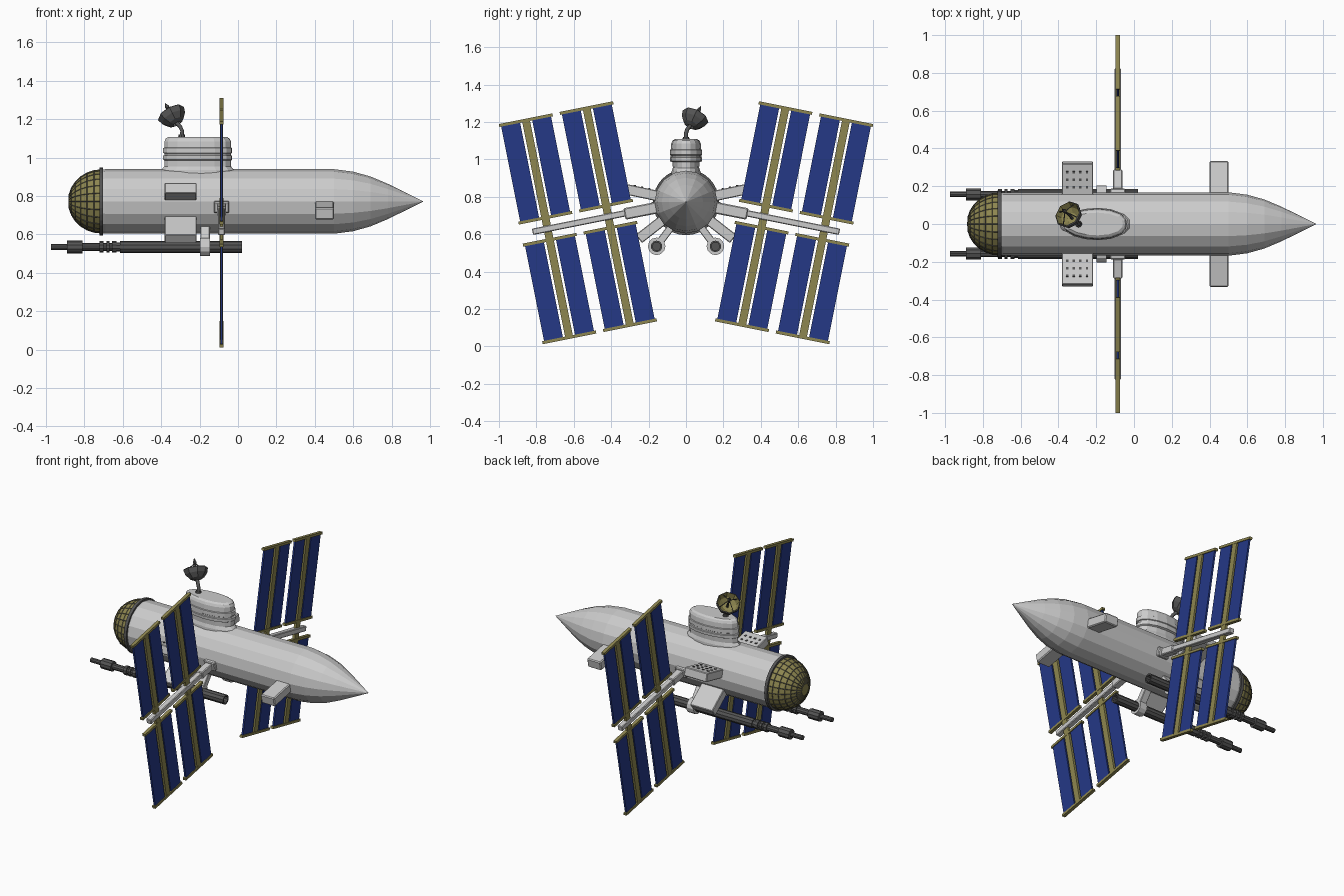
import bpy, bmesh
from math import sin, cos, pi, radians
from mathutils import Vector, Matrix

if "Cube" in bpy.data.objects:
    bpy.data.objects.remove(bpy.data.objects["Cube"])

AXIS_Z = 0.772


def material(name, rgb):
    m = bpy.data.materials.new(name)
    m.diffuse_color = (*rgb, 1)
    m.use_nodes = True
    m.node_tree.nodes["Principled BSDF"].inputs["Base Color"].default_value = m.diffuse_color
    return m


GOLD = material("gold", (0.27, 0.24, 0.08))
BLUE = material("panel_blue", (0.018, 0.04, 0.24))
DARK = material("dark_grey", (0.09, 0.09, 0.09))


def finish(name, bm, mat=None, mirror=False):
    bmesh.ops.recalc_face_normals(bm, faces=bm.faces)
    me = bpy.data.meshes.new(name)
    bm.to_mesh(me)
    bm.free()
    ob = bpy.data.objects.new(name, me)
    bpy.context.collection.objects.link(ob)
    if mat:
        me.materials.append(mat)
    if mirror:
        mod = ob.modifiers.new("Mirror", "MIRROR")
        mod.use_axis = (False, True, False)
        mod.use_mirror_merge = False
    return ob


def loft(name, rings, mat=None, mirror=False, caps=True):
    bm = bmesh.new()
    loops = [[bm.verts.new(p) for p in r] for r in rings]
    n = len(loops[0])
    for a, b in zip(loops, loops[1:]):
        for i in range(n):
            j = (i + 1) % n
            bm.faces.new((a[i], a[j], b[j], b[i]))
    if caps:
        bm.faces.new(loops[0])
        bm.faces.new(loops[-1])
    bmesh.ops.remove_doubles(bm, verts=bm.verts, dist=1e-5)
    return finish(name, bm, mat, mirror)


def lathe(name, profile, n, origin, direction=(1, 0, 0), mat=None, mirror=False, caps=True):
    """Revolve (distance, radius) points around a direction."""
    rot = Vector((0, 0, 1)).rotation_difference(Vector(direction)).to_matrix()
    o = Vector(origin)
    rings = [[o + rot @ Vector((r * cos(2 * pi * i / n), r * sin(2 * pi * i / n), d))
              for i in range(n)] for d, r in profile]
    return loft(name, rings, mat, mirror, caps)


def boxes(name, items, origin, angle, mat=None, bevel=0):
    """Boxes (x0,x1,u0,u1,v0,v1) in a frame tilted about x, mirrored across y."""
    bm = bmesh.new()
    M = Matrix.Translation(origin) @ Matrix.Rotation(radians(angle), 4, 'X')
    for x0, x1, u0, u1, v0, v1 in items:
        S = Matrix.Diagonal((x1 - x0, u1 - u0, v1 - v0, 1))
        T = Matrix.Translation(((x0 + x1) / 2, (u0 + u1) / 2, (v0 + v1) / 2))
        bmesh.ops.create_cube(bm, size=1, matrix=M @ T @ S)
    if bevel:
        bmesh.ops.bevel(bm, geom=bm.edges[:], offset=bevel, segments=1, affect='EDGES')
    return finish(name, bm, mat, True)


# Hull with pointed nose
hull = [(-0.71, 0.165), (-0.69, 0.168), (0.5, 0.168), (0.60, 0.155), (0.69, 0.13),
        (0.78, 0.092), (0.87, 0.048), (0.965, 0.0005)]
lathe("hull", hull, 16, (0, 0, AXIS_Z))
lathe("dome_collar", [(-0.722, 0.16), (-0.722, 0.177), (-0.702, 0.177), (-0.702, 0.16)],
      32, (0, 0, AXIS_Z), mat=DARK)

# Gold rear dome with a dark lattice
dome = [(-0.712 - 0.172 * sin(t), max(0.165 * cos(t), 0.0005))
        for t in [pi / 2 * k / 7 for k in range(8)]]
lathe("rear_dome", dome, 24, (0, 0, AXIS_Z), mat=GOLD)
lattice = lathe("dome_lattice", dome[:-1], 24, (0, 0, AXIS_Z), mat=DARK, caps=False)
wire = lattice.modifiers.new("Wireframe", "WIREFRAME")
wire.thickness = 0.004

# Tower on top of the hull
half = [(-0.39, 0), (-0.37, 0.035), (-0.32, 0.064), (-0.26, 0.080), (-0.19, 0.086),
        (-0.12, 0.078), (-0.06, 0.055), (-0.035, 0.025), (-0.03, 0)]
outline = half + [(x, -y) for x, y in half[-2:0:-1]]


def tower_ring(z, s, sy):
    return [(-0.21 + (x + 0.21) * s, y * sy, z) for x, y in outline]


levels = [(0.86, 1.06, 0.95), (0.935, 1.06, 0.90), (0.955, 0.96, 0.82), (0.985, 0.96, 0.84),
          (0.99, 1.0, 0.98), (1.01, 1.0, 1.0), (1.013, 0.96, 0.95), (1.022, 0.96, 0.95),
          (1.025, 1.0, 1.0), (1.05, 1.0, 1.0), (1.053, 0.96, 0.95), (1.085, 0.96, 0.92),
          (1.1, 0.92, 0.84), (1.108, 0.84, 0.7)]
loft("tower", [tower_ring(*l) for l in levels])

# Dish antenna on a bent stem
aim = Vector((-0.45, 0.42, 0.79)).normalized()
base = Vector((-0.318, 0.022, 1.175))
lathe("dish_foot", [(0, 0.02), (0.02, 0.016)], 8, (-0.293, 0, 1.1), (0, 0, 1), DARK)
stem = bpy.data.curves.new("dish_stem", "CURVE")
stem.dimensions = '3D'
stem.bevel_depth = 0.011
stem.bevel_resolution = 1
sp = stem.splines.new("POLY")
path = [(-0.293, 0, 1.10), (-0.291, 0, 1.14), (-0.302, 0.008, 1.163), base + aim * 0.01]
sp.points.add(len(path) - 1)
for p, c in zip(sp.points, path):
    p.co = (*c, 1)
stem.materials.append(DARK)
bpy.context.collection.objects.link(bpy.data.objects.new("dish_stem", stem))
lathe("dish_shell", [(0, 0.02), (0.012, 0.045), (0.04, 0.068), (0.07, 0.076), (0.075, 0.07)],
      8, base, aim, DARK, caps=False)
lathe("dish_bowl", [(0.075, 0.07), (0.042, 0.055), (0.022, 0.03), (0.018, 0.0005)],
      8, base, aim, GOLD, caps=False)
lathe("dish_feed", [(0.018, 0.008), (0.1, 0.005), (0.105, 0.011), (0.115, 0.011), (0.138, 0.001)],
      6, base, aim, DARK)
side = aim.orthogonal().normalized()
for k in range(4):
    s = Matrix.Rotation(k * pi / 2 + 0.4, 3, aim) @ side
    p, q = base + aim * 0.065 + s * 0.062, base + aim * 0.105
    lathe("dish_feed_strut", [(0, 0.003), ((q - p).length, 0.003)], 4, p, q - p, DARK)

# Solar wings: local u runs outward along the arm, v across it
O, TILT, X = (0, 0.55, 0.667), -11.3, -0.086
cells, frames = [], []
for u in (-0.137, 0.194):
    frames.append((X - 0.009, X + 0.009, u - 0.021, u + 0.021, -0.59, 0.59))
    for s in (-1, 1):
        a, b = sorted((u + s * 0.033, u + s * 0.136))
        for t in (-1, 1):
            c, d = sorted((t * 0.062, t * 0.588))
            cells.append((X - 0.006, X + 0.006, a, b, c, d))
    for v in (-0.592, -0.06, 0.06, 0.592):
        frames.append((X - 0.011, X + 0.011, u - 0.146, u + 0.146, v - 0.008, v + 0.008))
boxes("solar_cells", cells, O, TILT, BLUE)
boxes("solar_frames", frames, O, TILT, GOLD)
boxes("wing_arm", [(X - 0.018, X + 0.018, -0.46, 0.276, -0.017, 0.017)], O, TILT, bevel=0.004)
boxes("wing_root", [(X - 0.04, X + 0.04, -0.41, -0.375, -0.03, 0.03),
                    (X - 0.024, X + 0.024, -0.375, -0.27, -0.024, 0.024)], O, TILT, bevel=0.005)

# Stub fins radiating from the hull axis
C = (0, 0, AXIS_Z)
boxes("front_fin", [(0.4, 0.5, 0.12, 0.335, -0.031, 0.031)], C, -11, bevel=0.006)
boxes("rear_upper_fin", [(-0.382, -0.216, 0.12, 0.333, -0.028, 0.028)], C, 12, bevel=0.004)
boxes("rear_lower_fin", [(-0.382, -0.216, 0.12, 0.32, -0.028, 0.028)], C, -38, bevel=0.004)
studs = [(x, x + 0.012, u, u + 0.012, 0.02, 0.032) for x in (-0.36, -0.325, -0.29, -0.255)
         for u in (0.2, 0.24, 0.28)]
boxes("fin_studs", studs, C, 12, DARK)

# Booms slung under the hull
Y, Z = 0.157, 0.535
boom = [(-0.975, 0.015), (-0.89, 0.015), (-0.89, 0.033), (-0.81, 0.033), (-0.81, 0.02),
        (-0.72, 0.02), (-0.72, 0.03), (-0.70, 0.03), (-0.70, 0.02), (-0.685, 0.02),
        (-0.685, 0.03), (-0.67, 0.03), (-0.67, 0.02), (-0.655, 0.02), (-0.655, 0.03),
        (-0.632, 0.03), (-0.632, 0.024), (-0.615, 0.024), (-0.615, 0.031), (0.02, 0.031),
        (0.02, 0.022), (-0.03, 0.022)]
lathe("boom", boom, 10, (0, Y, Z), mat=DARK, mirror=True)
lathe("boom_clamp", [(-0.198, 0.028), (-0.198, 0.047), (-0.145, 0.047), (-0.145, 0.028)],
      12, (0, Y, Z), mirror=True)
boxes("boom_strut", [(-0.196, -0.147, -0.14, -0.03, -0.02, 0.02)], (0, Y, Z), -53, bevel=0.003)
